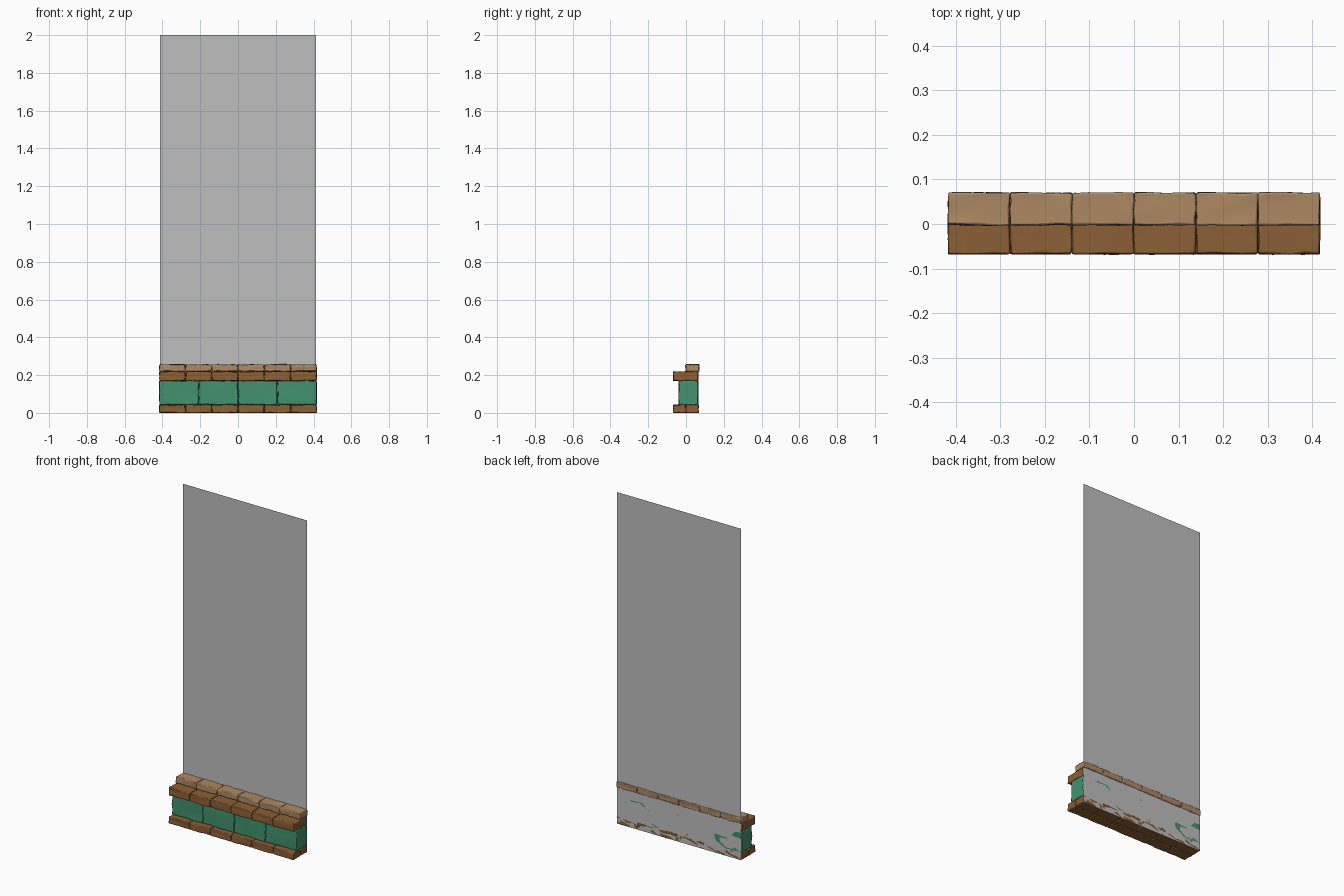
import bpy, bmesh, math, random
from mathutils import Vector

random.seed(7)
cube = bpy.data.objects.get("Cube")
if cube:
    bpy.data.objects.remove(cube, do_unlink=True)


def material(name, rgb):
    m = bpy.data.materials.new(name)
    m.use_nodes = True
    m.diffuse_color = (*rgb, 1)
    m.node_tree.nodes["Principled BSDF"].inputs["Base Color"].default_value = (*rgb, 1)
    return m


BROWN = material("brown_brick", (0.26, 0.115, 0.036))
TAN = material("tan_brick", (0.42, 0.25, 0.125))
GREEN = material("green_brick", (0.055, 0.29, 0.155))
GREY = material("grey_plaster", (0.52, 0.52, 0.52))

HALF = 0.417      # half width of the wall
WALL_Y = 0.066    # plane of the plaster


def finish(name, bm, mat):
    mesh = bpy.data.meshes.new(name)
    bm.to_mesh(mesh)
    bm.free()
    mesh.materials.append(mat)
    obj = bpy.data.objects.new(name, mesh)
    bpy.context.collection.objects.link(obj)
    return obj


def brick(name, low, high, mat, rough=0.0022):
    """Hand-cut brick: slightly uneven block with chamfered edges."""
    low, high = Vector(low), Vector(high)
    bm = bmesh.new()
    bmesh.ops.create_cube(bm, size=1)
    bmesh.ops.subdivide_edges(bm, edges=bm.edges[:], cuts=3, use_grid_fill=True)
    for v in bm.verts:
        for i in range(3):
            v.co[i] = low[i] + (v.co[i] + 0.5) * (high[i] - low[i])
            v.co[i] += random.uniform(-rough, rough)
        v.co.z = max(v.co.z, 0)
    obj = finish(name, bm, mat)
    bev = obj.modifiers.new("worn_edges", "BEVEL")
    bev.width = 0.004
    bev.segments = 2
    bev.limit_method = "ANGLE"
    bev.angle_limit = math.radians(50)
    bpy.ops.object.select_all(action="DESELECT")
    obj.select_set(True)
    bpy.context.view_layer.objects.active = obj
    bpy.ops.object.shade_smooth_by_angle(angle=math.radians(35))


def course(name, count, y0, y1, z0, z1, mat):
    step = 2 * HALF / count
    gap = 0.0008
    for i in range(count):
        x = -HALF + i * step
        brick(f"{name}_{i + 1}", (x + gap, y0, z0), (x + step - gap, y1, z1), mat)


# Stepped brick base, from the ground up
course("base_front_brick", 6, -0.067, -0.001, 0, 0.043, BROWN)
course("base_back_brick", 6, 0.001, WALL_Y, 0, 0.043, BROWN)
course("middle_brick", 4, -0.038, WALL_Y - 0.001, 0.044, 0.169, GREEN)
course("ledge_brick", 6, -0.067, WALL_Y - 0.002, 0.17, 0.219, BROWN)
course("cap_brick", 6, -0.002, WALL_Y + 0.004, 0.22, 0.256, TAN)

# Thin plaster sheet behind the bricks
bm = bmesh.new()
bm.faces.new([bm.verts.new((x * 0.414, WALL_Y, z))
              for x, z in ((-1, 0), (1, 0), (1, 2), (-1, 2))])
finish("plaster_wall", bm, GREY)
